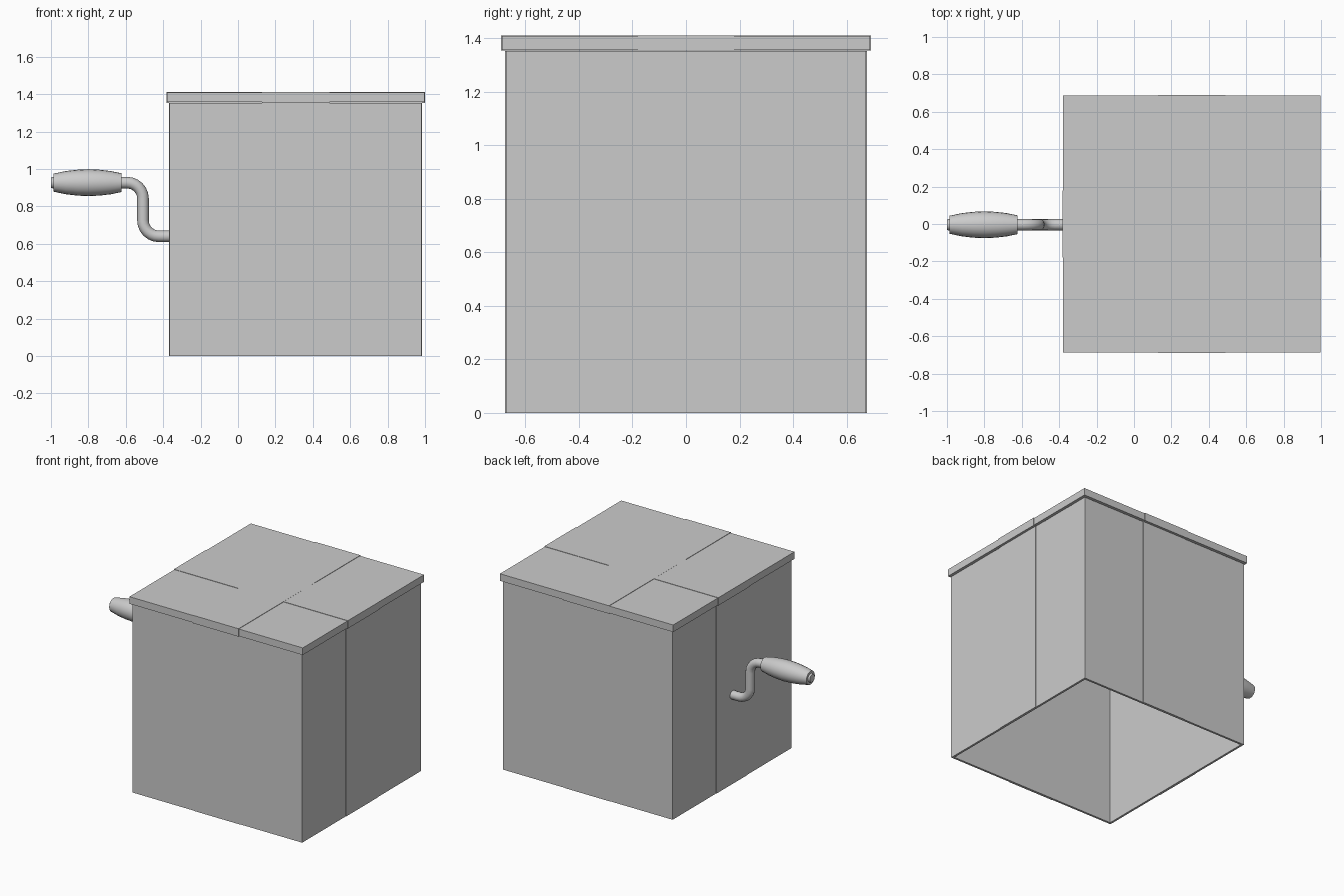
import bpy, bmesh, math
from mathutils import Vector

if "Cube" in bpy.data.objects:
    bpy.data.objects.remove(bpy.data.objects["Cube"])

CX = 0.308            # box centre in x
HALF, TOP = 0.673, 1.352
LID, LID_Z0, LID_Z1 = 0.688, 1.357, 1.408
BAND, T = 0.18, 0.003  # ribbon half width and relief
WALL = 0.015


def finish(name, bm):
    bmesh.ops.recalc_face_normals(bm, faces=bm.faces)
    me = bpy.data.meshes.new(name)
    bm.to_mesh(me)
    bm.free()
    ob = bpy.data.objects.new(name, me)
    bpy.context.collection.objects.link(ob)
    return ob


def block(name, x0, x1, y0, y1, z0, z1):
    bm = bmesh.new()
    bmesh.ops.create_cube(bm, size=1)
    for v in bm.verts:
        v.co = Vector(((x0 + x1) / 2 + v.co.x * (x1 - x0),
                       (y0 + y1) / 2 + v.co.y * (y1 - y0),
                       (z0 + z1) / 2 + v.co.z * (z1 - z0)))
    return finish(name, bm)


def smooth(ob):
    bpy.ops.object.select_all(action='DESELECT')
    ob.select_set(True)
    bpy.context.view_layer.objects.active = ob
    bpy.ops.object.shade_smooth_by_angle(angle=math.radians(35))


# Open square tube for the box walls
bm = bmesh.new()
rings = []
for h, z in ((HALF, 0), (HALF, TOP), (HALF - WALL, TOP), (HALF - WALL, 0)):
    rings.append([bm.verts.new((CX + sx * h, sy * h, z))
                  for sx, sy in ((-1, -1), (1, -1), (1, 1), (-1, 1))])
for a, b in zip(rings, rings[1:] + rings[:1]):
    for i in range(4):
        j = (i + 1) % 4
        bm.faces.new((a[i], a[j], b[j], b[i]))
finish("box_walls", bm)

# Raised bands down the four sides
for s, fb, lr in ((-1, "front", "left"), (1, "back", "right")):
    a, b = sorted((s * (HALF - 0.002), s * (HALF + T)))
    block(fb + "_band", CX - BAND, CX + BAND, a, b, 0, TOP)
    block(lr + "_band", CX + a, CX + b, -BAND, BAND, 0, TOP)

# Lid with crossed raised bands
block("lid", CX - LID, CX + LID, -LID, LID, LID_Z0, LID_Z1)
L = LID + T
block("lid_band_along_y", CX - BAND, CX + BAND, -L, L, LID_Z0 - T, LID_Z1 + T)
block("lid_band_along_x", CX - L, CX + L, -BAND, BAND, LID_Z0 - T, LID_Z1 + T - 0.0005)

# Crank rod: path with rounded bends
CY, Z0, Z1, XV, R = -0.004, 0.64, 0.927, -0.508, 0.085
path = [(-0.362, Z0)]
for i in range(7):
    a = math.radians(-90 - 15 * i)
    path.append((XV + R + R * math.cos(a), Z0 + R + R * math.sin(a)))
for i in range(7):
    a = math.radians(15 * i)
    path.append((XV - R + R * math.cos(a), Z1 - R + R * math.sin(a)))
path.append((-0.64, Z1))
cu = bpy.data.curves.new("crank_path", 'CURVE')
cu.dimensions = '3D'
cu.bevel_depth = 0.031
cu.bevel_resolution = 4
cu.use_fill_caps = True
sp = cu.splines.new('POLY')
sp.points.add(len(path) - 1)
for p, (x, z) in zip(sp.points, path):
    p.co = (x, CY, z, 1)
rod_curve = bpy.data.objects.new("crank_path", cu)
bpy.context.collection.objects.link(rod_curve)
me = bpy.data.meshes.new_from_object(
    rod_curve.evaluated_get(bpy.context.evaluated_depsgraph_get()))
rod = bpy.data.objects.new("crank_rod", me)
bpy.context.collection.objects.link(rod)
bpy.data.objects.remove(rod_curve)
smooth(rod)

# Handle grip: lathed barrel with a small end tip
profile = [(-0.622, 0.031), (-0.622, 0.050), (-0.68, 0.062), (-0.74, 0.069),
           (-0.80, 0.072), (-0.86, 0.069), (-0.92, 0.062), (-0.987, 0.048),
           (-0.987, 0.031), (-1.0, 0.028)]
N = 20
bm = bmesh.new()
rings = [[bm.verts.new((x, CY + r * math.cos(math.tau * k / N),
                        Z1 + r * math.sin(math.tau * k / N)))
          for k in range(N)] for x, r in profile]
for a, b in zip(rings, rings[1:]):
    for k in range(N):
        m = (k + 1) % N
        bm.faces.new((a[k], a[m], b[m], b[k]))
bm.faces.new(rings[0])
bm.faces.new(rings[-1])
smooth(finish("crank_handle", bm))
